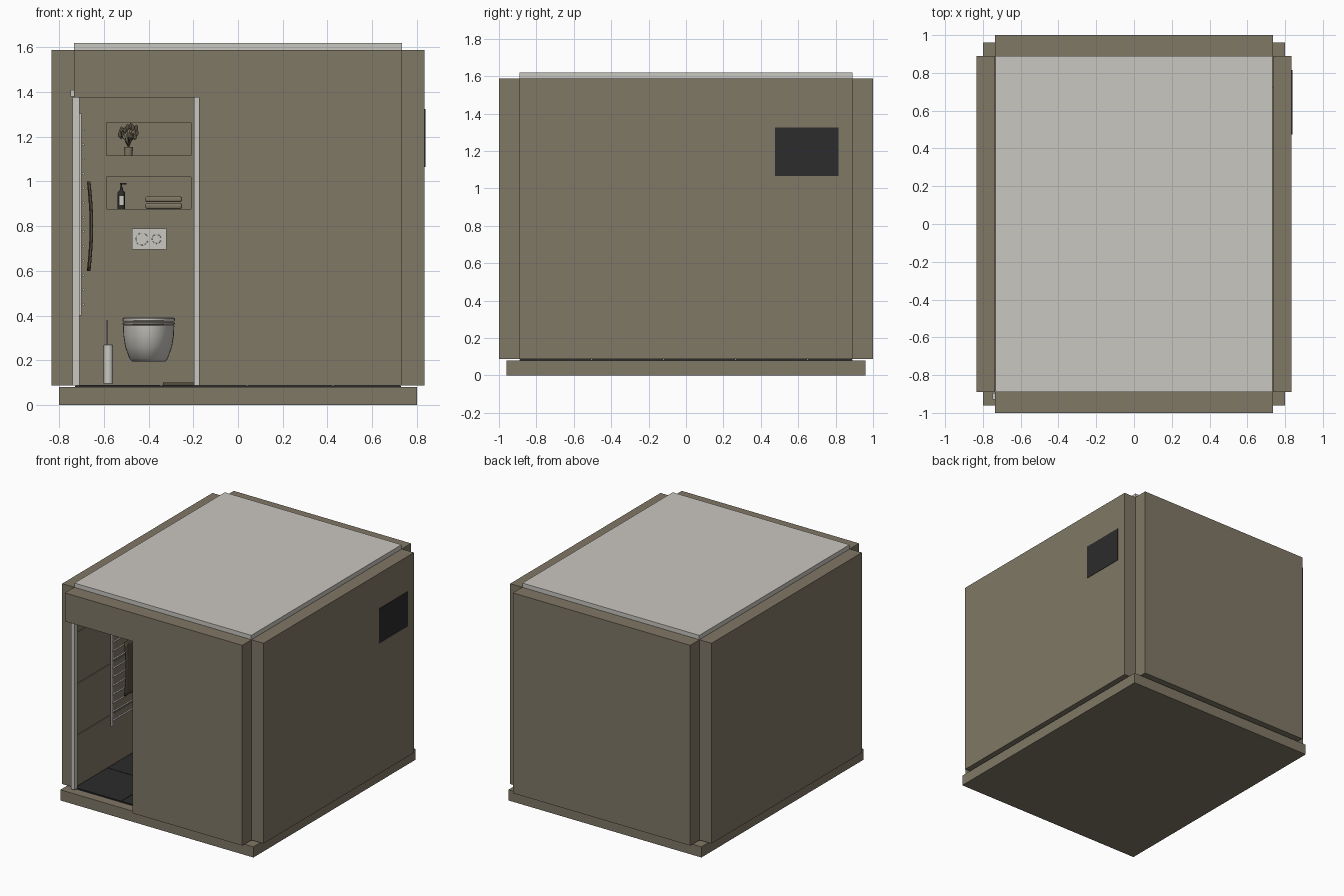
import bpy, bmesh, math, random
from mathutils import Vector

if "Cube" in bpy.data.objects:
    bpy.data.objects.remove(bpy.data.objects["Cube"])
random.seed(4)


def material(name, r, g, b):
    m = bpy.data.materials.new(name)
    m.use_nodes = True
    m.diffuse_color = (r, g, b, 1)
    m.node_tree.nodes["Principled BSDF"].inputs["Base Color"].default_value = (r, g, b, 1)
    return m


OLIVE = material("olive panel", 0.216, 0.188, 0.133)
LIGHT = material("warm white", 0.59, 0.57, 0.53)
DARK = material("charcoal", 0.025, 0.025, 0.026)
CLOTH = material("brown cloth", 0.09, 0.075, 0.05)


def finish(name, bm, mat, smooth=False):
    bmesh.ops.recalc_face_normals(bm, faces=bm.faces)
    me = bpy.data.meshes.new(name)
    bm.to_mesh(me)
    bm.free()
    me.materials.append(mat)
    ob = bpy.data.objects.new(name, me)
    bpy.context.collection.objects.link(ob)
    if smooth:
        bpy.ops.object.select_all(action='DESELECT')
        ob.select_set(True)
        bpy.context.view_layer.objects.active = ob
        bpy.ops.object.shade_smooth_by_angle(angle=math.radians(40))
    return ob


def box(name, x, y, z, mat):
    """Box from (low, high) pairs on each axis."""
    bm = bmesh.new()
    bmesh.ops.create_cube(bm, size=1)
    for v in bm.verts:
        v.co = [lo + (c + 0.5) * (hi - lo) for c, (lo, hi) in zip(v.co, (x, y, z))]
    return finish(name, bm, mat)


def cut(ob, x, y, z):
    """Subtract a box from an object."""
    cutter = box("cutter", x, y, z, OLIVE)
    cutter.hide_render = True
    mod = ob.modifiers.new("opening", 'BOOLEAN')
    mod.operation, mod.solver, mod.object = 'DIFFERENCE', 'EXACT', cutter
    bpy.context.view_layer.objects.active = ob
    bpy.ops.object.modifier_apply(modifier=mod.name)
    bpy.data.objects.remove(cutter)


def loft(name, rings, mat, sides=24):
    """Stacked ellipses: (centre x, centre y, z, radius x, radius y)."""
    bm = bmesh.new()
    loops = []
    for cx, cy, z, rx, ry in rings:
        angles = [math.tau * i / sides for i in range(sides)]
        loops.append([bm.verts.new((cx + rx * math.cos(a), cy + ry * math.sin(a), z)) for a in angles])
    for low, high in zip(loops, loops[1:]):
        for i in range(sides):
            j = (i + 1) % sides
            bm.faces.new((low[i], low[j], high[j], high[i]))
    bm.faces.new(loops[0])
    bm.faces.new(loops[-1])
    return finish(name, bm, mat, True)


def turned(name, x, y, profile, mat, sides=16):
    return loft(name, [(x, y, z, r, r) for r, z in profile], mat, sides)


def tube(name, points, radius, mat, cyclic=False):
    cu = bpy.data.curves.new(name, 'CURVE')
    cu.dimensions = '3D'
    cu.bevel_depth, cu.bevel_resolution, cu.use_fill_caps = radius, 1, True
    sp = cu.splines.new('POLY')
    sp.points.add(len(points) - 1)
    for p, co in zip(sp.points, points):
        p.co = (*co, 1)
    sp.use_cyclic_u = cyclic
    cu.materials.append(mat)
    ob = bpy.data.objects.new(name, cu)
    bpy.context.collection.objects.link(ob)
    return ob


# Shell: base, walls with notched corners, roof
WALL_Z = (0.087, 1.588)
box("base_slab", (-0.8, 0.8), (-0.96, 0.96), (0, 0.08), OLIVE)
box("floor_bed", (-0.73, 0.73), (-0.89, 0.89), (0.08, 0.085), DARK)
for side, s in (("left", 1), ("right", -1)):
    box(side + "_wall", sorted((s * 0.735, s * 0.835)), (-0.89, 0.89), WALL_Z, OLIVE)
box("back_wall", (-0.735, 0.735), (0.89, 1), WALL_Z, OLIVE)
front = box("front_wall", (-0.735, 0.735), (-1, -0.89), WALL_Z, OLIVE)
cut(front, (-0.8, -0.175), (-1.1, -0.8), (0, 1.375))
box("roof", (-0.733, 0.733), (-0.89, 0.89), (1.54, 1.62), LIGHT)
box("vent_panel", (0.83, 0.838), (0.475, 0.815), (1.065, 1.325), DARK)

# Doorway trim
box("door_jamb_outer", (-0.74, -0.71), (-0.92, -0.885), (0.087, 1.375), LIGHT)
box("door_jamb_inner", (-0.197, -0.175), (-0.97, -0.89), (0.087, 1.375), LIGHT)
box("door_rail", (-0.75, -0.2), (-0.93, -0.895), (1.38, 1.41), LIGHT)

# Floor and wall tiles
TILE, GAP = 0.385, 0.002
for i in range(4):
    x0 = -0.73 + i * TILE
    for j in range(5):
        y0 = -0.89 + j * TILE
        box("floor_tile", (x0 + GAP, min(x0 + TILE, 0.73) - GAP),
            (y0 + GAP, min(y0 + TILE, 0.89) - GAP), (0.085, 0.089), DARK)
for i in range(4):
    z0 = 0.089 + i * TILE
    box("wall_tile_course", (-0.735, -0.727), (-0.885, 0.89),
        (z0 + GAP, min(z0 + TILE, 1.54) - GAP), OLIVE)

# Service wall with two niches
WY = 0.72
NICHE_X = (-0.595, -0.205)
service = box("service_wall", (-0.727, 0.735), (WY, 0.89), (0.087, 1.54), OLIVE)
for lo, hi in ((0.87, 1.025), (1.11, 1.27)):
    cut(service, NICHE_X, (WY - 0.1, WY + 0.1), (lo, hi))
    trim = box("niche_trim", NICHE_X, (WY - 0.003, WY + 0.1), (lo, hi), OLIVE)
    cut(trim, (NICHE_X[0] + 0.006, NICHE_X[1] - 0.006), (WY - 0.1, WY + 0.095), (lo + 0.006, hi - 0.006))

# Flush plate with two round buttons
box("flush_plate", (-0.475, -0.32), (WY - 0.009, WY), (0.695, 0.79), LIGHT)
for x, r in ((-0.43, 0.027), (-0.365, 0.02)):
    ring = [(x + r * math.cos(a), WY - 0.009, 0.742 + r * math.sin(a))
            for a in (math.tau * i / 20 for i in range(20))]
    tube("flush_button", ring, 0.0015, LIGHT, True)

# Wall-hung toilet with seat and lid
TX, TY = -0.4, 0.55
loft("toilet_bowl", [(TX, TY + 0.03, 0.195, 0.075, 0.12), (TX, TY + 0.025, 0.205, 0.085, 0.14),
                     (TX, TY + 0.01, 0.26, 0.105, 0.16), (TX, TY, 0.31, 0.113, 0.17),
                     (TX, TY, 0.355, 0.115, 0.175)], LIGHT, 32)
for name, lo, hi in (("toilet_seat", 0.358, 0.37), ("toilet_lid", 0.373, 0.39)):
    loft(name, [(TX, TY, lo, 0.114, 0.174), (TX, TY, lo + 0.004, 0.117, 0.178),
                (TX, TY, hi - 0.004, 0.117, 0.178), (TX, TY, hi, 0.112, 0.172)], LIGHT, 32)
box("toilet_back", (TX - 0.09, TX + 0.09), (0.62, WY), (0.215, 0.352), LIGHT)

# Toilet brush
turned("brush_holder", -0.58, 0.66, [(0.021, 0.095), (0.021, 0.268), (0.018, 0.27)], LIGHT)
turned("brush_handle", -0.585, 0.66, [(0.003, 0.27), (0.003, 0.38)], LIGHT, 8)

# Towel radiator and hanging towel
RY = (-0.48, -0.12)
for y in RY:
    box("radiator_post", (-0.712, -0.7), (y - 0.01, y + 0.01), (0.4, 1.305), LIGHT)
for i in range(13):
    z = 0.45 + i * 0.065
    tube("radiator_bar", [(-0.692, RY[0] - 0.01, z), (-0.692, RY[1] + 0.01, z)], 0.006, LIGHT)
bm = bmesh.new()
rows = []
for i in range(13):
    t = i / 12
    x = -0.672 + 0.012 * math.sin(math.pi * t)
    rows.append([bm.verts.new((x + 0.004 * math.sin(k * 1.6), -0.39 + k * 0.018, 0.6 + 0.4 * t))
                 for k in range(12)])
for a, b in zip(rows, rows[1:]):
    for k in range(11):
        bm.faces.new((a[k], a[k + 1], b[k + 1], b[k]))
towel = finish("hanging_towel", bm, CLOTH, True)
towel.modifiers.new("thickness", 'SOLIDIFY').thickness = 0.008

# Upper niche: potted plant
NY = WY + 0.045
turned("plant_pot", -0.49, NY, [(0.017, 1.116), (0.021, 1.155), (0.017, 1.155), (0.016, 1.145)], OLIVE)
for i in range(14):
    a = random.uniform(0, math.tau)
    base = Vector((-0.49, NY, 1.15))
    tip = base + Vector((0.04 * math.cos(a), 0.03 * math.sin(a), random.uniform(0.045, 0.1)))
    tube("plant_stem", [base, (base + tip) / 2 + Vector((0, 0, 0.01)), tip], 0.0012, CLOTH)
    bm = bmesh.new()
    bmesh.ops.create_icosphere(bm, subdivisions=1, radius=1)
    for v in bm.verts:
        v.co = tip + Vector((v.co.x * 0.01, v.co.y * 0.004, v.co.z * 0.016))
    finish("plant_leaf", bm, CLOTH)

# Lower niche: soap dispenser and folded towels
turned("soap_bottle", -0.522, NY, [(0.017, 0.877), (0.017, 0.95), (0.007, 0.962), (0.007, 0.972),
                                   (0.003, 0.972), (0.003, 0.988)], DARK)
box("soap_nozzle", (-0.528, -0.5), (NY - 0.005, NY + 0.005), (0.986, 0.993), DARK)
box("soap_label", (-0.533, -0.511), (NY - 0.019, NY - 0.014), (0.895, 0.935), LIGHT)
for z in (0.89, 0.92):
    fold = box("folded_towel", (-0.415, -0.25), (WY + 0.01, WY + 0.085), (z - 0.013, z + 0.013), OLIVE)
    bev = fold.modifiers.new("soft edge", 'BEVEL')
    bev.width, bev.segments = 0.01, 3

# Bath mat
box("bath_mat", (-0.335, 0.1), (0.1, 0.45), (0.089, 0.101), CLOTH)
